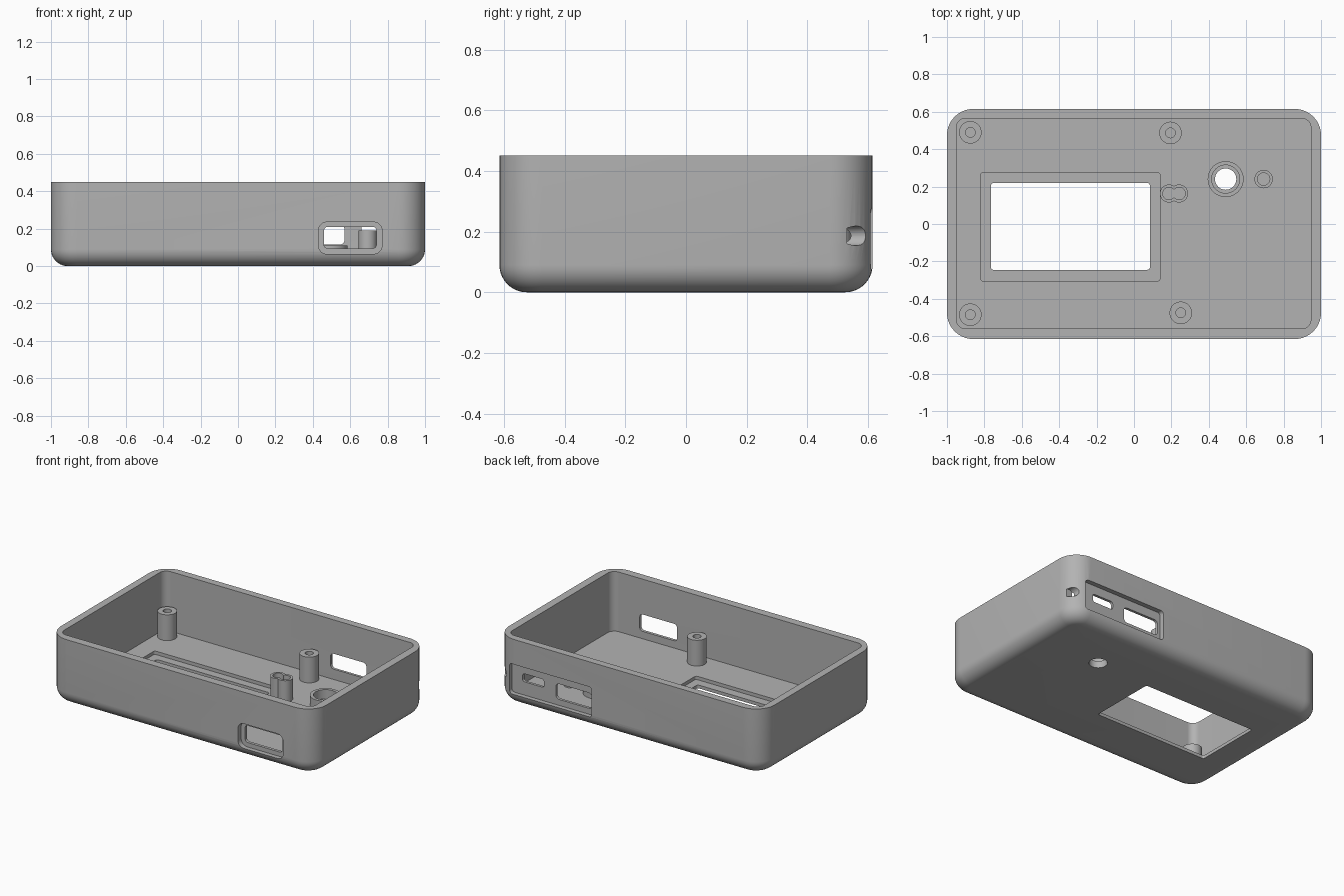
import bpy, bmesh, math
from mathutils import Matrix

cube = bpy.data.objects.get("Cube")
if cube:
    bpy.data.objects.remove(cube, do_unlink=True)

grey = bpy.data.materials.new("plain_grey")
grey.use_nodes = True
grey.diffuse_color = (0.45, 0.45, 0.45, 1)
grey.node_tree.nodes["Principled BSDF"].inputs["Base Color"].default_value = (0.45, 0.45, 0.45, 1)


def rounded_loop(x0, x1, y0, y1, r, steps=10):
    """Points of a rounded rectangle, counter-clockwise."""
    corners = [(x1 - r, y1 - r), (x0 + r, y1 - r), (x0 + r, y0 + r), (x1 - r, y0 + r)]
    pts = []
    for q, (cx, cy) in enumerate(corners):
        for i in range(steps + 1):
            a = math.pi / 2 * (q + i / steps)
            pts.append((cx + r * math.cos(a), cy + r * math.sin(a)))
    return pts


def loft(name, layers, matrix=None):
    """Solid made from stacked loops: layers are (height, points)."""
    bm = bmesh.new()
    rings = [[bm.verts.new((x, y, z)) for x, y in pts] for z, pts in layers]
    n = len(rings[0])
    for low, high in zip(rings, rings[1:]):
        for i in range(n):
            j = (i + 1) % n
            bm.faces.new((low[i], low[j], high[j], high[i]))
    bm.faces.new(rings[0][::-1])
    bm.faces.new(rings[-1])
    if matrix:
        bm.transform(matrix)
    bmesh.ops.recalc_face_normals(bm, faces=bm.faces)
    mesh = bpy.data.meshes.new(name)
    bm.to_mesh(mesh)
    bm.free()
    mesh.materials.append(grey)
    obj = bpy.data.objects.new(name, mesh)
    bpy.context.collection.objects.link(obj)
    return obj


def block(name, x0, x1, y0, y1, r, z0, z1):
    pts = rounded_loop(x0, x1, y0, y1, r)
    return loft(name, [(z0, pts), (z1, pts)])


def wall_block(name, x0, x1, z0, z1, r, y0, y1):
    """Rounded rectangle in the x-z plane, extruded along y."""
    pts = rounded_loop(x0, x1, z0, z1, r)
    to_wall = Matrix(((1, 0, 0, 0), (0, 0, 1, 0), (0, 1, 0, 0), (0, 0, 0, 1)))
    return loft(name, [(y0, pts), (y1, pts)], to_wall)


def rod(name, x, y, r, z0, z1, sides=40):
    pts = [(x + r * math.cos(math.tau * i / sides), y + r * math.sin(math.tau * i / sides))
           for i in range(sides)]
    return loft(name, [(z0, pts), (z1, pts)])


def combine(target, tool, operation="DIFFERENCE"):
    """Apply a boolean and discard the tool."""
    tool.hide_render = True
    mod = target.modifiers.new("bool", "BOOLEAN")
    mod.operation, mod.solver, mod.object = operation, "EXACT", tool
    bpy.context.view_layer.objects.active = target
    bpy.ops.object.modifier_apply(modifier=mod.name)
    bpy.data.objects.remove(tool, do_unlink=True)


W, D, H = 1.0, 0.615, 0.45
FLOOR, FILLET, CORNER = 0.045, 0.09, 0.14

# Case shell with a rolled bottom edge
layers = []
for i in range(11):
    a = math.pi / 2 * i / 10
    inset = FILLET * (1 - math.sin(a))
    layers.append((FILLET * (1 - math.cos(a)),
                   rounded_loop(-W + inset, W - inset, -D + inset, D - inset, CORNER - inset)))
layers.append((H, rounded_loop(-W, W, -D, D, CORNER)))
case = loft("case_shell", layers)
combine(case, block("cavity", -0.95, 0.946, -0.56, 0.565, 0.05, FLOOR, 1))

# Screen window with an inner ledge
combine(case, block("screen_ledge", -0.82, 0.14, -0.305, 0.275, 0.015, 0.022, 0.2))
combine(case, block("screen_window", -0.765, 0.085, -0.245, 0.22, 0.015, -0.1, 0.2))

# Front port: outer recess and through slot
combine(case, wall_block("port_recess", 0.43, 0.77, 0.065, 0.235, 0.045, -0.8, -0.58))
combine(case, wall_block("port_slot", 0.46, 0.74, 0.095, 0.21, 0.02, -0.8, -0.5))

# Back recess with two through slots
combine(case, wall_block("back_recess", 0.28, 0.9, 0.075, 0.28, 0.02, 0.583, 0.8))
combine(case, wall_block("back_wide_slot", 0.3, 0.57, 0.115, 0.22, 0.025, 0.5, 0.8))
combine(case, wall_block("back_small_slot", 0.66, 0.82, 0.165, 0.22, 0.015, 0.5, 0.8))

# Blind cord hole at the back corner
combine(case, wall_block("cord_hole", 0.937, 1.001, 0.154, 0.218, 0.0319, 0.53, 0.8))

# Knob hole in the floor
combine(case, rod("knob_hole", 0.49, 0.24, 0.057, -0.1, 0.2))

BASE = FLOOR - 0.005

# Screw posts with blind bores
posts = {"back_right": (-0.875, 0.49), "front_right": (-0.875, -0.485),
         "back_middle": (0.195, 0.487), "front_middle": (0.25, -0.475)}
parts = [case]
for place, (x, y) in posts.items():
    post = rod(place + "_screw_post", x, y, 0.06, BASE, 0.22)
    combine(post, rod("bore", x, y, 0.026, 0.07, 0.4))
    parts.append(post)

# Twin light tubes joined side by side
twin = rod("twin_light_tube", 0.187, 0.163, 0.048, BASE, 0.19)
combine(twin, rod("second_tube", 0.241, 0.163, 0.048, BASE, 0.19), "UNION")
for x in (0.187, 0.241):
    combine(twin, rod("bore", x, 0.163, 0.033, FLOOR + 0.002, 0.4))
parts.append(twin)

# Single light tube
tube = rod("light_tube", 0.693, 0.24, 0.049, BASE, 0.19)
combine(tube, rod("bore", 0.693, 0.24, 0.033, FLOOR + 0.002, 0.4))
parts.append(tube)

# Knob collar around the floor hole
collar = rod("knob_collar", 0.49, 0.24, 0.096, BASE, 0.11)
combine(collar, rod("collar_bore", 0.49, 0.24, 0.075, FLOOR + 0.002, 0.4))
combine(collar, rod("collar_hole", 0.49, 0.24, 0.057, -0.1, 0.4))
parts.append(collar)

# Smooth curved walls, keep edges crisp
bpy.ops.object.select_all(action="DESELECT")
for obj in parts:
    obj.select_set(True)
bpy.context.view_layer.objects.active = case
bpy.ops.object.shade_smooth_by_angle(angle=math.radians(30))
